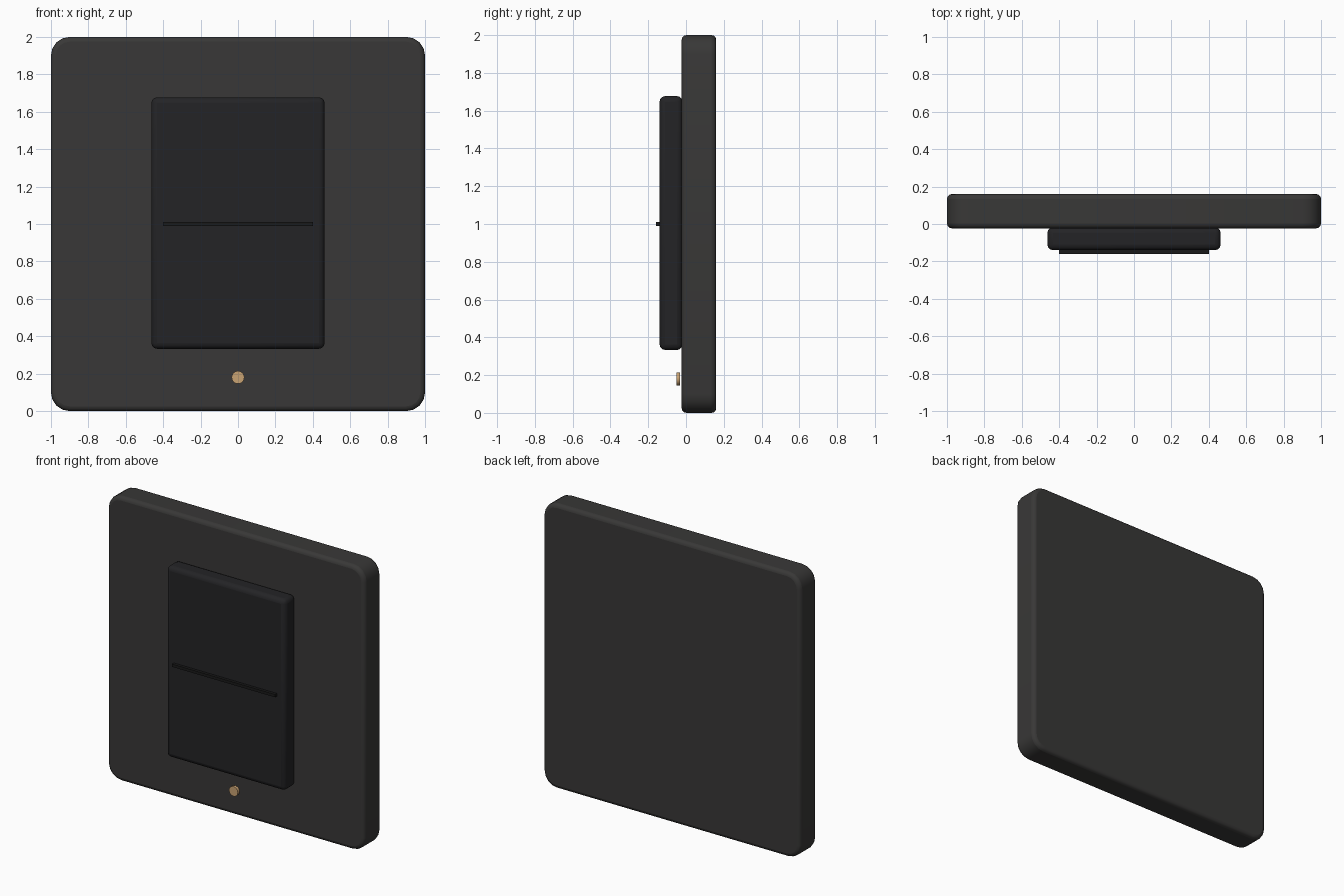
import bpy, bmesh, math

if "Cube" in bpy.data.objects:
    bpy.data.objects.remove(bpy.data.objects["Cube"])


def material(name, rgb):
    m = bpy.data.materials.new(name)
    m.diffuse_color = (*rgb, 1)
    m.use_nodes = True
    m.node_tree.nodes["Principled BSDF"].inputs["Base Color"].default_value = m.diffuse_color
    return m


def box(name, lo, hi, mat, corner=0, edge=0, segments=3):
    """Box from lo to hi; corner rounds the outline seen from the front, edge softens the rest."""
    bm = bmesh.new()
    bmesh.ops.create_cube(bm, size=1)
    for v in bm.verts:
        v.co = [l + (c + 0.5) * (h - l) for c, l, h in zip(v.co, lo, hi)]
    if corner:
        depth_edges = [e for e in bm.edges
                       if abs(e.verts[0].co.y - e.verts[1].co.y) > 1e-4]
        bmesh.ops.bevel(bm, geom=depth_edges, offset=corner, segments=4,
                        profile=0.5, affect='EDGES')
    me = bpy.data.meshes.new(name)
    bm.to_mesh(me)
    bm.free()
    ob = bpy.data.objects.new(name, me)
    bpy.context.collection.objects.link(ob)
    me.materials.append(mat)
    if edge:
        b = ob.modifiers.new("soft_edges", 'BEVEL')
        b.width = edge
        b.segments = segments
        b.limit_method = 'ANGLE'
        b.angle_limit = math.radians(40)
    smooth(ob)
    return ob


def smooth(ob):
    bpy.ops.object.select_all(action='DESELECT')
    ob.select_set(True)
    bpy.context.view_layer.objects.active = ob
    bpy.ops.object.shade_smooth_by_angle(angle=math.radians(35))


plate_mat = material("charcoal", (0.04, 0.039, 0.038))
rocker_mat = material("black", (0.017, 0.017, 0.019))
line_mat = material("deep_black", (0.01, 0.01, 0.01))
lamp_mat = material("amber", (0.58, 0.36, 0.17))

# Wall plate, rocker and its centre ridge
box("wall_plate", (-1, -0.023, 0), (1, 0.16, 2), plate_mat, corner=0.1, edge=0.025)
box("rocker", (-0.463, -0.14, 0.333), (0.463, -0.018, 1.677), rocker_mat, edge=0.03)
box("centre_ridge", (-0.4, -0.16, 0.99), (0.4, -0.135, 1.01), line_mat)

# Indicator lamp
bpy.ops.mesh.primitive_cylinder_add(vertices=24, radius=0.034, depth=0.02,
                                    location=(0, -0.041, 0.18),
                                    rotation=(math.pi / 2, 0, 0))
lamp = bpy.context.object
lamp.name = "indicator_lamp"
lamp.data.materials.append(lamp_mat)
smooth(lamp)
